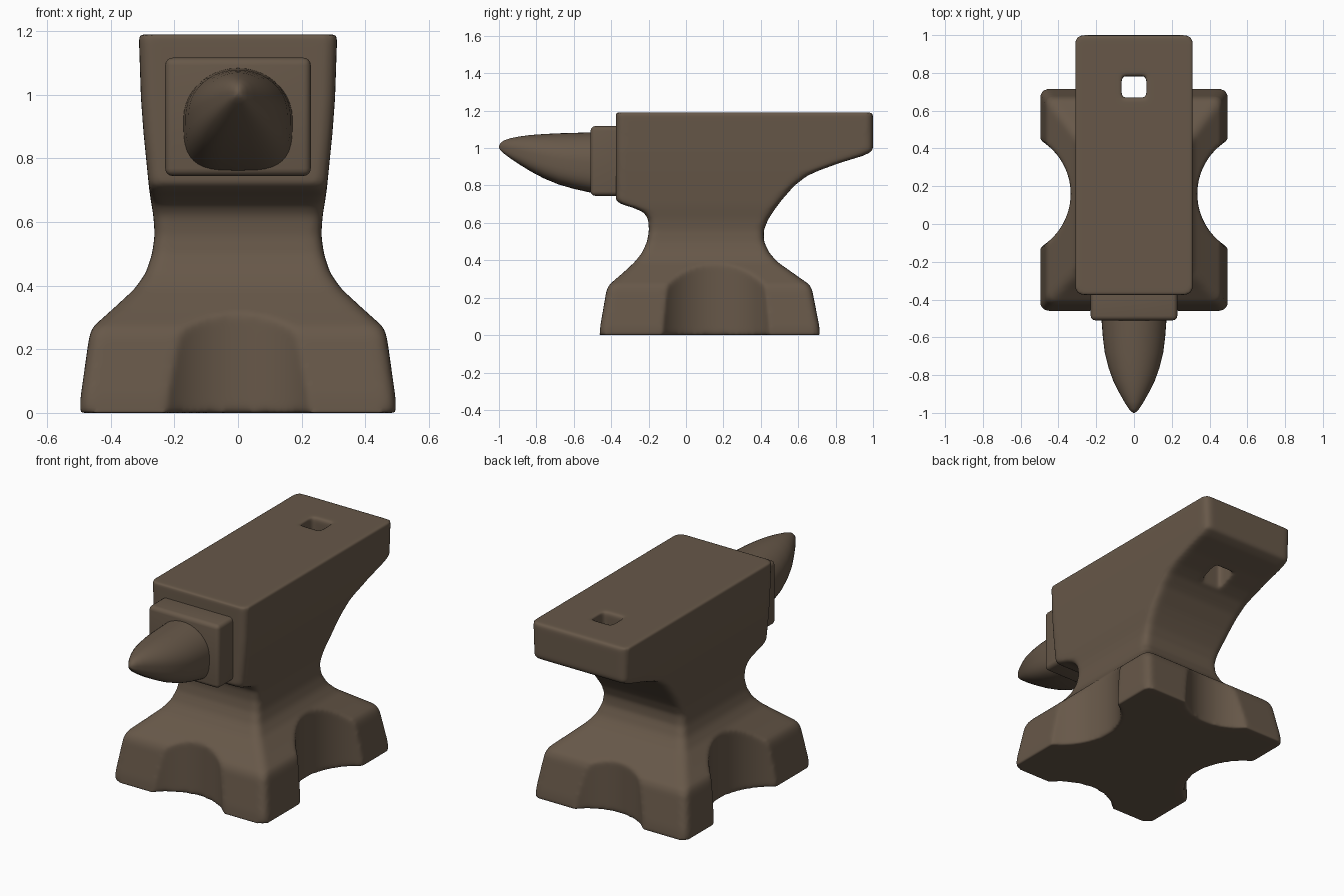
import bpy, bmesh, math

if "Cube" in bpy.data.objects:
    bpy.data.objects.remove(bpy.data.objects["Cube"])

iron = bpy.data.materials.new("dark brown iron")
iron.diffuse_color = (0.135, 0.097, 0.066, 1)
iron.use_nodes = True
iron.node_tree.nodes["Principled BSDF"].inputs["Base Color"].default_value = iron.diffuse_color


def make(name, bm):
    bmesh.ops.recalc_face_normals(bm, faces=bm.faces[:])
    for f in bm.faces:
        f.smooth = True
    me = bpy.data.meshes.new(name)
    bm.to_mesh(me)
    bm.free()
    me.materials.append(iron)
    ob = bpy.data.objects.new(name, me)
    bpy.context.collection.objects.link(ob)
    return ob


def loft(name, rings):
    bm = bmesh.new()
    vs = [[bm.verts.new(p) for p in r] for r in rings]
    n = len(vs[0])
    for a, b in zip(vs, vs[1:]):
        for i in range(n):
            bm.faces.new((a[i], a[(i + 1) % n], b[(i + 1) % n], b[i]))
    bm.faces.new(vs[0])
    bm.faces.new(vs[-1])
    return make(name, bm)


def rounded_rect(hx, y0, y1, z, r=0.04, seg=5):
    pts = []
    for k, (cx, cy) in enumerate([(hx - r, y1 - r), (r - hx, y1 - r),
                                  (r - hx, y0 + r), (hx - r, y0 + r)]):
        for i in range(seg + 1):
            a = math.pi / 2 * (k + i / seg)
            pts.append((cx + r * math.cos(a), cy + r * math.sin(a), z))
    return pts


def box(name, lo, hi, bevel=0):
    bm = bmesh.new()
    bmesh.ops.create_cube(bm, size=1)
    for v in bm.verts:
        v.co = [(l + h) / 2 + c * (h - l) for l, h, c in zip(lo, hi, v.co)]
    if bevel:
        bmesh.ops.bevel(bm, geom=bm.edges[:], offset=bevel, segments=4,
                        profile=0.5, affect='EDGES')
    return make(name, bm)


def cylinder(name, x, y, r, h):
    bm = bmesh.new()
    bmesh.ops.create_cone(bm, cap_ends=True, segments=64, radius1=r, radius2=r, depth=h)
    bmesh.ops.translate(bm, verts=bm.verts[:], vec=(x, y, 0))
    return make(name, bm)


# Body: half width, front y, back y at each height
profile = [
    (0.0, 0.497, -0.462, 0.717), (0.05, 0.495, -0.458, 0.712),
    (0.24, 0.468, -0.425, 0.675), (0.27, 0.457, -0.41, 0.66),
    (0.33, 0.39, -0.34, 0.575), (0.39, 0.325, -0.275, 0.49),
    (0.44, 0.290, -0.235, 0.445), (0.5, 0.270, -0.208, 0.417),
    (0.56, 0.262, -0.198, 0.415), (0.62, 0.266, -0.202, 0.44),
    (0.655, 0.272, -0.225, 0.463), (0.68, 0.276, -0.28, 0.48),
    (0.70, 0.279, -0.345, 0.495), (0.72, 0.281, -0.375, 0.51),
    (0.80, 0.289, -0.375, 0.58), (0.85, 0.294, -0.375, 0.645),
    (0.88, 0.297, -0.375, 0.71), (0.92, 0.300, -0.375, 0.82),
    (0.96, 0.303, -0.375, 0.95), (0.985, 0.305, -0.375, 1.0),
    (1.19, 0.312, -0.375, 1.0)]
body = loft("anvil_body", [rounded_rect(hx, y0, y1, z) for z, hx, y0, y1 in profile])

# Scallops on the four sides of the foot, and the square hole in the heel
cutters = [cylinder("scallop_cutter", s * 0.665, 0.16, 0.33, 1.0) for s in (-1, 1)]
cutters += [cylinder("scallop_cutter", 0, y, 0.30, 1.0) for y in (-0.66, 0.92)]
cutters.append(box("hole_cutter", (-0.066, 0.67, 0.7), (0.066, 0.782, 1.3)))
for c in cutters:
    m = body.modifiers.new("cut", 'BOOLEAN')
    m.operation, m.object, m.solver = 'DIFFERENCE', c, 'EXACT'
    c.hide_render = True

# Soften all edges like worn cast iron
m = body.modifiers.new("remesh", 'REMESH')
m.mode, m.voxel_size, m.use_smooth_shade = 'VOXEL', 0.011, True
m = body.modifiers.new("soften", 'SMOOTH')
m.factor, m.iterations = 0.5, 10
bpy.context.view_layer.update()
baked = bpy.data.meshes.new_from_object(
    body.evaluated_get(bpy.context.evaluated_depsgraph_get()))
body.modifiers.clear()
body.data = baked
baked.materials.clear()
baked.materials.append(iron)
for p in baked.polygons:
    p.material_index = 0
    p.use_smooth = True
for c in cutters:
    bpy.data.objects.remove(c)

# Shoulder block between body and horn
box("shoulder", (-0.229, -0.51, 0.745), (0.229, -0.3, 1.117), 0.024)

# Horn: y, half width, bottom z, top z; round on top, boxier below
stations = [(-0.45, 0.175, 0.755, 1.085), (-0.52, 0.171, 0.764, 1.084),
            (-0.6, 0.165, 0.782, 1.081), (-0.68, 0.155, 0.805, 1.079),
            (-0.76, 0.135, 0.838, 1.075), (-0.83, 0.11, 0.875, 1.07),
            (-0.89, 0.08, 0.912, 1.062), (-0.94, 0.052, 0.945, 1.052),
            (-0.975, 0.03, 0.972, 1.04), (-0.992, 0.016, 0.988, 1.026),
            (-1.0, 0.004, 1.001, 1.012)]
rings = []
for y, w, z0, z1 in stations:
    ring, mid, h = [], (z0 + z1) / 2, (z1 - z0) / 2
    for i in range(40):
        a = 2 * math.pi * i / 40
        c, s = math.cos(a), math.sin(a)
        e = 1.0 if s >= 0 else 0.6
        ring.append((w * math.copysign(abs(c) ** e, c), y,
                     mid + h * math.copysign(abs(s) ** e, s)))
    rings.append(ring)
loft("horn", rings)
